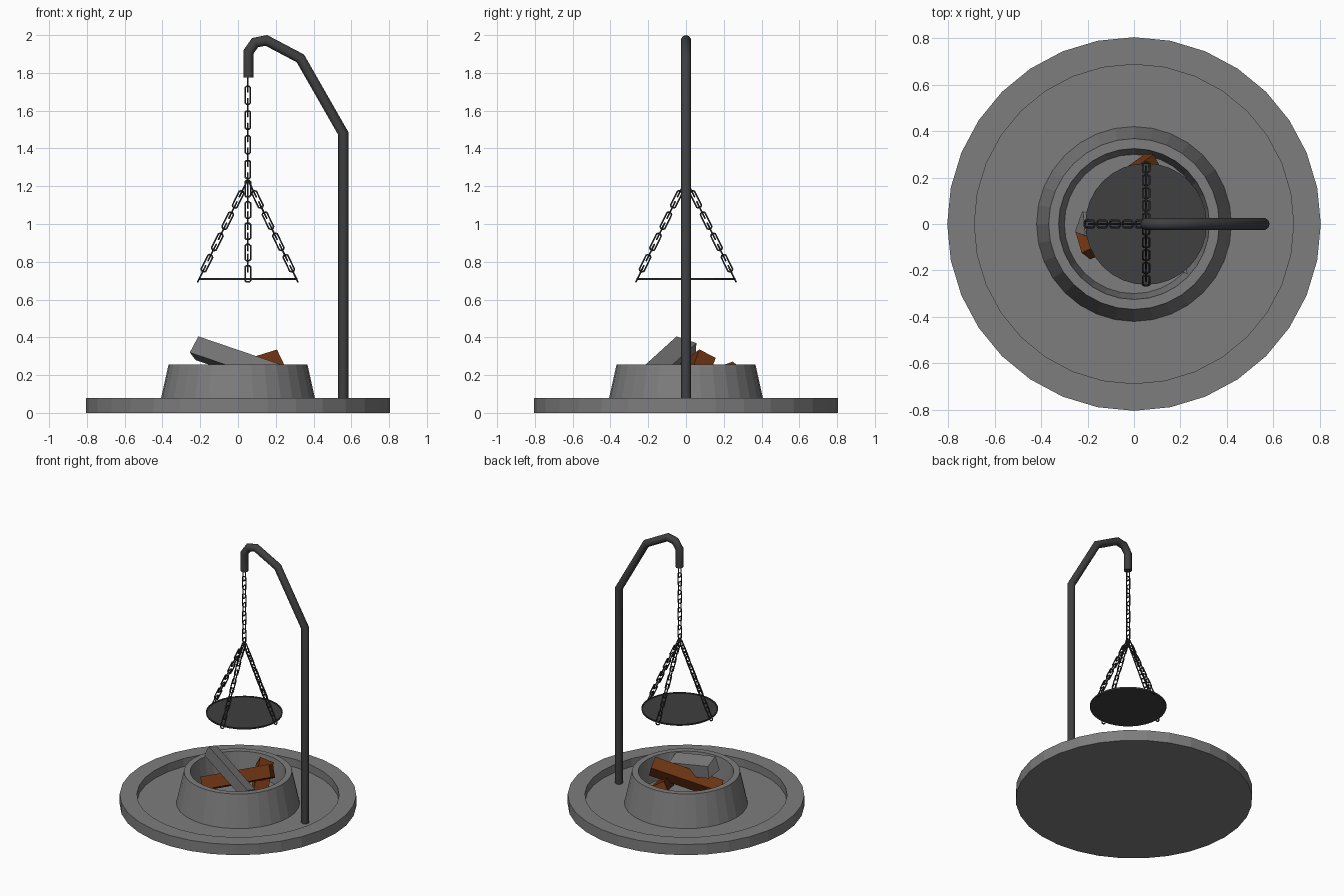
import bpy, bmesh, math
from mathutils import Vector as V

if "Cube" in bpy.data.objects:
    bpy.data.objects.remove(bpy.data.objects["Cube"])


def material(name, rgb):
    m = bpy.data.materials.new(name)
    m.diffuse_color = (*rgb, 1)
    m.use_nodes = True
    m.node_tree.nodes["Principled BSDF"].inputs["Base Color"].default_value = m.diffuse_color
    return m


STONE = material("grey_stone", (0.205, 0.205, 0.205))
IRON = material("dark_iron", (0.05, 0.05, 0.05))
CHAIN = material("chain_iron", (0.035, 0.035, 0.035))
WOOD = material("brown_wood", (0.155, 0.034, 0.006))


def finish(bm, name, mat, smooth=False):
    bmesh.ops.recalc_face_normals(bm, faces=bm.faces)
    for f in bm.faces:
        f.smooth = smooth and len(f.verts) == 4
    me = bpy.data.meshes.new(name)
    bm.to_mesh(me)
    bm.free()
    ob = bpy.data.objects.new(name, me)
    bpy.context.collection.objects.link(ob)
    me.materials.append(mat)
    return ob


def skin(bm, rings, closed=False):
    """Join rings of points with quads, capping open ends."""
    rings = [[bm.verts.new(p) for p in r] for r in rings]
    n = len(rings[0])
    pairs = list(zip(rings, rings[1:])) + ([(rings[-1], rings[0])] if closed else [])
    for a, b in pairs:
        for i in range(n):
            j = (i + 1) % n
            bm.faces.new((a[i], a[j], b[j], b[i]))
    if not closed:
        bm.faces.new(rings[0])
        bm.faces.new(rings[-1])


def lathe(name, profile, mat, centre=(0, 0), sides=32):
    bm = bmesh.new()
    ang = [2 * math.pi * i / sides for i in range(sides)]
    skin(bm, [[V((centre[0] + r * math.cos(a), centre[1] + r * math.sin(a), z))
               for a in ang] for r, z in profile])
    return finish(bm, name, mat)


def tube(bm, pts, normal, radius, sides, closed=False):
    """Sweep a round section along a flat path with mitred corners."""
    rings, n = [], len(pts)
    for i, p in enumerate(pts):
        a = (p - pts[i - 1]).normalized() if closed or i > 0 else None
        b = (pts[(i + 1) % n] - p).normalized() if closed or i < n - 1 else None
        a, b = a or b, b or a
        t = (a + b).normalized()
        side = t.cross(normal) / max(t.dot(a), 0.5)
        rings.append([p + radius * (math.cos(q) * side + math.sin(q) * normal)
                      for q in (2 * math.pi * k / sides for k in range(sides))])
    skin(bm, rings, closed)


def chain(name, start, end, count, flat):
    """Alternating links between two points; flat is the first link's width direction."""
    bm = bmesh.new()
    start, end = V(start), V(end)
    d = (end - start).normalized()
    u = V(flat)
    w = d.cross(u).normalized()
    h, e, c = 0.048, 0.014, 0.007
    outline = [(h, e - c), (h - c, e), (c - h, e), (-h, e - c),
               (-h, c - e), (c - h, -e), (h - c, -e), (h, c - e)]
    for i in range(count):
        mid = start.lerp(end, (i + 0.5) / count)
        s, nrm = (u, w) if i % 2 == 0 else (w, u)
        tube(bm, [mid + d * x + s * y for x, y in outline], nrm, 0.0045, 5, True)
    return finish(bm, name, CHAIN, True)


def log(name, section, along, mat):
    bm = bmesh.new()
    pts = [V(p) for p in section]
    skin(bm, [pts, [p + V(along) for p in pts]])
    return finish(bm, name, mat)


def square_log(name, start, end, width, height, roll, mat):
    start, end = V(start), V(end)
    d = (end - start).normalized()
    s = d.cross(V((0, 0, 1))).normalized()
    u = s.cross(d).normalized()
    c, k = math.cos(math.radians(roll)), math.sin(math.radians(roll))
    s, u = (s * c + u * k) * width / 2, (u * c - s * k) * height / 2
    return log(name, [start + s * a + u * b for a, b in
                      ((1, 1), (-1, 1), (-1, -1), (1, -1))], end - start, mat)


# stone base with raised rim, and fire ring
lathe("stone_base", [(0.805, 0), (0.805, 0.08), (0.688, 0.08), (0.688, 0.02)], STONE)
lathe("fire_bowl", [(0.42, 0.02), (0.368, 0.255), (0.325, 0.255), (0.30, 0.08)], STONE)

# firewood
log("grey_log", [(-0.21, -0.05, 0.405), (-0.255, -0.035, 0.32),
                 (-0.225, 0.05, 0.28), (-0.22, 0.055, 0.37)], (0.44, -0.165, -0.15), STONE)
square_log("long_brown_log", (-0.22, -0.095, 0.14), (0.212, 0.10, 0.275), 0.10, 0.09, 27, WOOD)
square_log("short_brown_log", (0.03, 0.275, 0.22), (0.17, 0.0, 0.12), 0.10, 0.07, 27, WOOD)

# bent support pole
bm = bmesh.new()
path = [(0.557, 0.02), (0.557, 1.48), (0.33, 1.877), (0.15, 1.972),
        (0.09, 1.96), (0.055, 1.91), (0.055, 1.775)]
tube(bm, [V((x, 0, z)) for x, z in path], V((0, 1, 0)), 0.027, 10)
finish(bm, "support_pole", IRON, True)

# hanging cooking plate with a thin lip
HX = 0.052
lathe("cooking_plate", [(0.26, 0.703), (0.262, 0.714), (0.254, 0.714), (0.254, 0.708)],
      IRON, (HX, 0))

# main chain and four spreading chains
chain("main_chain", (HX, 0, 1.78), (HX, 0, 1.19), 9, (0, 1, 0))
for i, (dx, dy) in enumerate(((1, 0), (0, 1), (-1, 0), (0, -1))):
    chain(f"plate_chain_{i + 1}", (HX + 0.01 * dx, 0.01 * dy, 1.215),
          (HX + 0.258 * dx, 0.258 * dy, 0.708), 9, (-dy, dx, 0))
